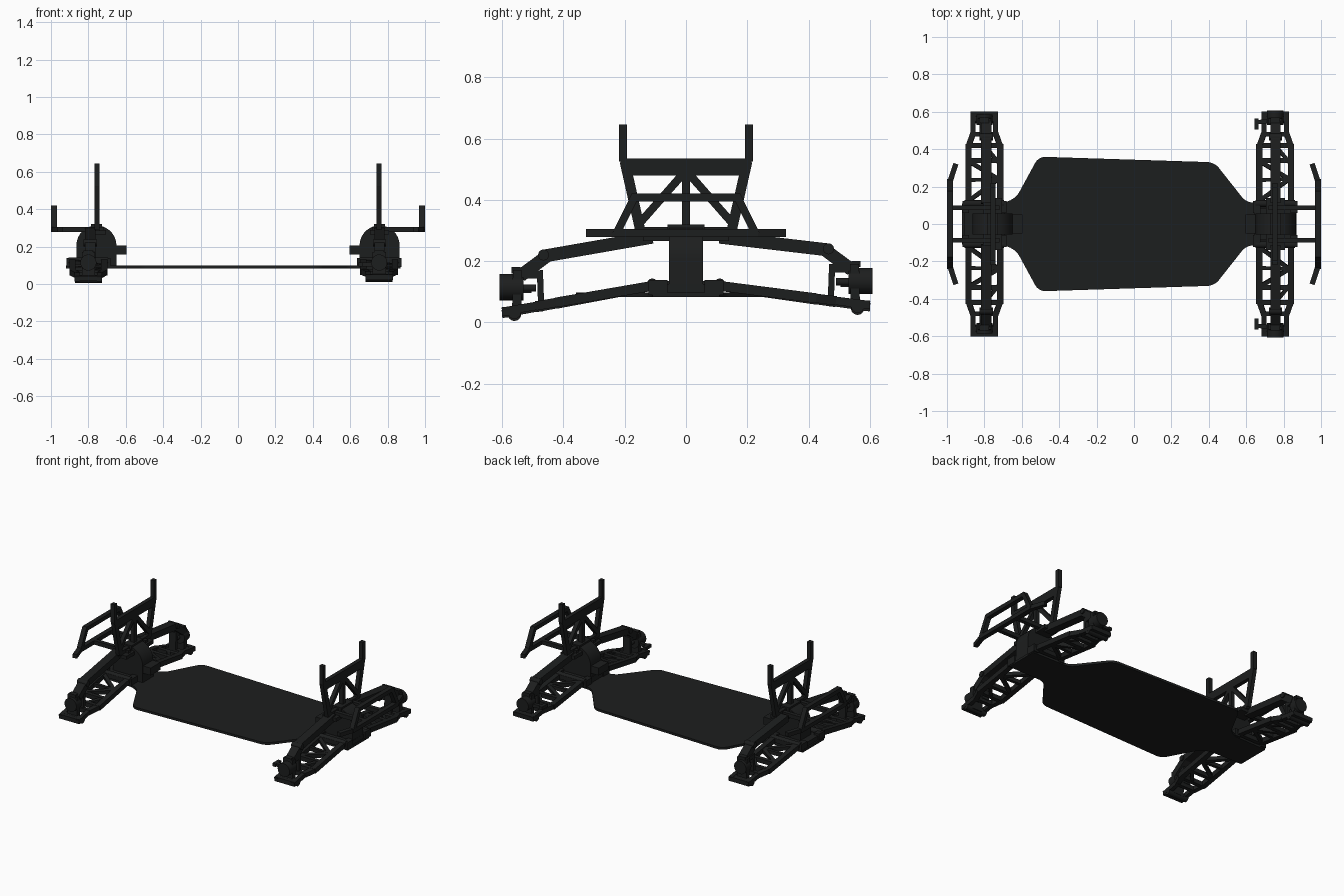
import bpy, bmesh, math
from mathutils import Vector, Matrix

if "Cube" in bpy.data.objects:
    bpy.data.objects.remove(bpy.data.objects["Cube"])

mat = bpy.data.materials.new("black_plastic")
mat.diffuse_color = (0.012, 0.013, 0.013, 1)
mat.use_nodes = True
mat.node_tree.nodes["Principled BSDF"].inputs["Base Color"].default_value = mat.diffuse_color


def finish(name, bm):
    bmesh.ops.recalc_face_normals(bm, faces=bm.faces)
    me = bpy.data.meshes.new(name)
    bm.to_mesh(me)
    bm.free()
    ob = bpy.data.objects.new(name, me)
    bpy.context.collection.objects.link(ob)
    me.materials.append(mat)
    bpy.context.view_layer.objects.active = ob
    ob.select_set(True)
    bpy.ops.object.shade_smooth_by_angle(angle=math.radians(35))
    ob.select_set(False)
    return ob


def beam(bm, p, q, w, h):
    """Box from p to q; w lies along x (or y for lengthwise bars), h across."""
    p, q = Vector(p), Vector(q)
    d = (q - p).normalized()
    s = Vector((0, 1, 0)) if abs(d.x) > 0.9 else Vector((1, 0, 0))
    s = (s - d * s.dot(d)).normalized()
    n = d.cross(s)
    m = Matrix((s * w, n * h, d * (q - p).length)).transposed().to_4x4()
    m.translation = (p + q) / 2
    bmesh.ops.create_cube(bm, size=1, matrix=m)


def box(bm, x, y, z):
    beam(bm, ((x[0] + x[1]) / 2, (y[0] + y[1]) / 2, z[0]),
         ((x[0] + x[1]) / 2, (y[0] + y[1]) / 2, z[1]), x[1] - x[0], y[1] - y[0])


def cyl(bm, p, q, r, seg=24):
    p, q = Vector(p), Vector(q)
    m = (q - p).to_track_quat('Z', 'Y').to_matrix().to_4x4()
    m.translation = (p + q) / 2
    bmesh.ops.create_cone(bm, cap_ends=True, segments=seg, radius1=r, radius2=r,
                          depth=(q - p).length, matrix=m)


def prism(bm, pts, off):
    f = bm.faces.new([bm.verts.new(p) for p in pts])
    g = bmesh.ops.extrude_face_region(bm, geom=[f])
    vs = [v for v in g['geom'] if isinstance(v, bmesh.types.BMVert)]
    bmesh.ops.translate(bm, verts=vs, vec=off)


# Chassis plate with rounded outline
half = [(-0.92, 0.11), (-0.69, 0.115), (-0.63, 0.14), (-0.51, 0.36), (0.43, 0.33), (0.6, 0.115), (0.87, 0.11)]
bm = bmesh.new()
prism(bm, [(x, y, 0.083) for x, y in half] + [(x, -y, 0.083) for x, y in reversed(half)], (0, 0, 0.015))
up = [e for e in bm.edges if abs(e.verts[0].co.z - e.verts[1].co.z) > 0.01 and abs(e.verts[0].co.x) < 0.65]
bmesh.ops.bevel(bm, geom=up, offset=0.035, segments=5, affect='EDGES', profile=0.5)
finish("chassis_plate", bm)

for end, cx, o in (("rear", -0.80, -1), ("front", 0.755, 1)):
    gx = 0.757 * o          # gearbox and tower centre

    # Domed gearbox with base, top mount and output cup
    bm = bmesh.new()
    arc = [(gx + 0.107 * math.cos(a), -0.055, 0.206 + 0.107 * math.sin(a))
           for a in [math.pi * i / 20 for i in range(21)]]
    prism(bm, arc + [(gx - 0.107, -0.055, 0.09), (gx + 0.107, -0.055, 0.09)], (0, 0.11, 0))
    box(bm, (cx - 0.11, cx + 0.11), (-0.085, 0.085), (0.095, 0.125))
    box(bm, (gx - 0.05, gx + 0.05), (-0.14, 0.14), (0.265, 0.288))
    box(bm, (gx - 0.03, gx + 0.03), (-0.06, 0.06), (0.28, 0.32))
    box(bm, tuple(sorted((o * 0.595, o * 0.68))), (-0.05, 0.05), (0.158, 0.206))
    finish(end + "_gearbox", bm)

    # Shock tower: truss plate with two body posts
    bm = bmesh.new()
    tx = 0.753 * o
    t = 0.026
    prism(bm, [(tx - t / 2, y, z) for y, z in
               ((-0.218, 0.535), (0.218, 0.535), (0.2, 0.48), (-0.2, 0.48))], (t, 0, 0))
    beam(bm, (tx, -0.155, 0.297), (tx, 0.155, 0.297), t, 0.028)
    beam(bm, (tx, 0, 0.3), (tx, 0, 0.5), t, 0.027)
    for s in (-1, 1):
        beam(bm, (tx, s * 0.205, 0.525), (tx, s * 0.205, 0.645), t, 0.026)
        beam(bm, (tx, s * 0.2, 0.525), (tx, s * 0.148, 0.295), t, 0.033)
        beam(bm, (tx, s * 0.005, 0.49), (tx, s * 0.15, 0.325), t, 0.026)
    finish(end + "_shock_tower", bm)

    # Bumper hoop
    bm = bmesh.new()
    bx, b = 0.984 * o, 0.026
    beam(bm, (bx, -0.235, 0.292), (bx, 0.235, 0.292), 0.03, b)
    beam(bm, (bx, -0.175, 0.408), (bx, 0.175, 0.408), 0.03, b)
    for s in (-1, 1):
        beam(bm, (bx, s * 0.165, 0.415), (bx, s * 0.228, 0.288), 0.03, b)
        beam(bm, (bx, s * 0.225, 0.292), (0.952 * o, s * 0.322, 0.292), 0.028, b)
        beam(bm, (bx, s * 0.087, 0.292), (0.72 * o, s * 0.087, 0.292), 0.026, b)
    finish(end + "_bumper", bm)

    for side, s, slope, drop in (("left", 1, 0.143, 0.0), ("right", -1, 0.187, 0.02)):
        if end == "front":
            slope -= 0.015

        def P(dx, y, dz=0.0):          # point on the sloping lower arm
            return (cx + dx, s * y, 0.119 - slope * (y - 0.11) + dz)

        # Lower arm: open frame with zigzag bracing
        bm = bmesh.new()
        for k in (-1, 1):
            beam(bm, P(k * 0.085, 0.10), P(k * 0.085, 0.425), 0.033, 0.032)
            beam(bm, P(k * 0.085, 0.415), P(k * 0.06, 0.485), 0.03, 0.03)
            beam(bm, P(k * 0.06, 0.475), P(k * 0.06, 0.6), 0.026, 0.027)
        for y in (0.115, 0.34, 0.42, 0.48, 0.588):
            w = 0.07 if y > 0.47 else 0.09
            beam(bm, P(-w, y), P(w, y), 0.026, 0.028)
        zig = [(-0.075, 0.13), (0.075, 0.24), (-0.075, 0.33)]
        for a, c in zip(zig, zig[1:]):
            beam(bm, P(*a), P(*c), 0.022, 0.026)
        beam(bm, P(0.075, 0.24), P(-0.075, 0.235), 0.02, 0.024)
        beam(bm, P(0.0, 0.42), P(0.075, 0.33), 0.02, 0.024)
        cyl(bm, P(-0.105, 0.11, 0.006), P(0.105, 0.11, 0.006), 0.018, 16)
        cyl(bm, P(-0.072, 0.56, -0.009), P(0.072, 0.56, -0.009), 0.0215, 16)
        finish(f"{end}_{side}_lower_arm", bm)

        # Hinge blocks holding the lower arm
        bm = bmesh.new()
        for k in (-1, 1):
            box(bm, (cx + k * 0.1 - 0.018, cx + k * 0.1 + 0.018), tuple(sorted((s * 0.06, s * 0.122))), (0.09, 0.138))
        finish(f"{end}_{side}_hinge_blocks", bm)

        # Upper arm: beam that cranks down to the knuckle
        bm = bmesh.new()
        ux = (cx + gx) / 2 if end == "front" else cx + 0.01
        beam(bm, (ux, s * 0.11, 0.278), (ux, s * 0.46, 0.237 - drop), 0.055, 0.042)
        beam(bm, (ux, s * 0.445, 0.243 - drop), (ux, s * 0.54, 0.172 - drop), 0.055, 0.042)
        cyl(bm, (ux - 0.035, s * 0.465, 0.24 - drop), (ux + 0.035, s * 0.465, 0.24 - drop), 0.018, 16)
        finish(f"{end}_{side}_upper_arm", bm)

        # Knuckle, hub and stub axle
        bm = bmesh.new()
        zc = 0.135 - drop
        beam(bm, (cx, s * 0.55, zc + 0.055), (cx, s * 0.553, zc - 0.095), 0.07, 0.03)
        beam(bm, (cx, s * 0.477, zc + 0.055), (cx, s * 0.473, zc - 0.055), 0.05, 0.02)
        beam(bm, (cx, s * 0.47, zc + 0.04), (cx, s * 0.55, zc + 0.04), 0.05, 0.025)
        beam(bm, (cx, s * 0.54, zc + 0.055), (cx, s * 0.57, zc + 0.055), 0.05, 0.02)
        cyl(bm, (cx, s * 0.53, zc), (cx, s * (0.608 if o > 0 else 0.585), zc), 0.043)
        cyl(bm, (cx, s * 0.49, zc - 0.003), (cx, s * 0.55, zc - 0.003), 0.012, 12)
        finish(f"{end}_{side}_hub", bm)

        # Steering hook on the front knuckles only
        if end == "front":
            bm = bmesh.new()
            beam(bm, (cx, s * 0.555, zc - 0.01), (0.665, s * 0.545, zc - 0.01), 0.022, 0.02)
            beam(bm, (0.655, s * 0.565, zc - 0.01), (0.655, s * 0.505, zc - 0.01), 0.022, 0.02)
            finish(f"{side}_steering_hook", bm)

# Steering link across the front gearbox
bm = bmesh.new()
box(bm, (0.645, 0.675), (-0.1, 0.1), (0.1, 0.135))
finish("steering_rack", bm)
